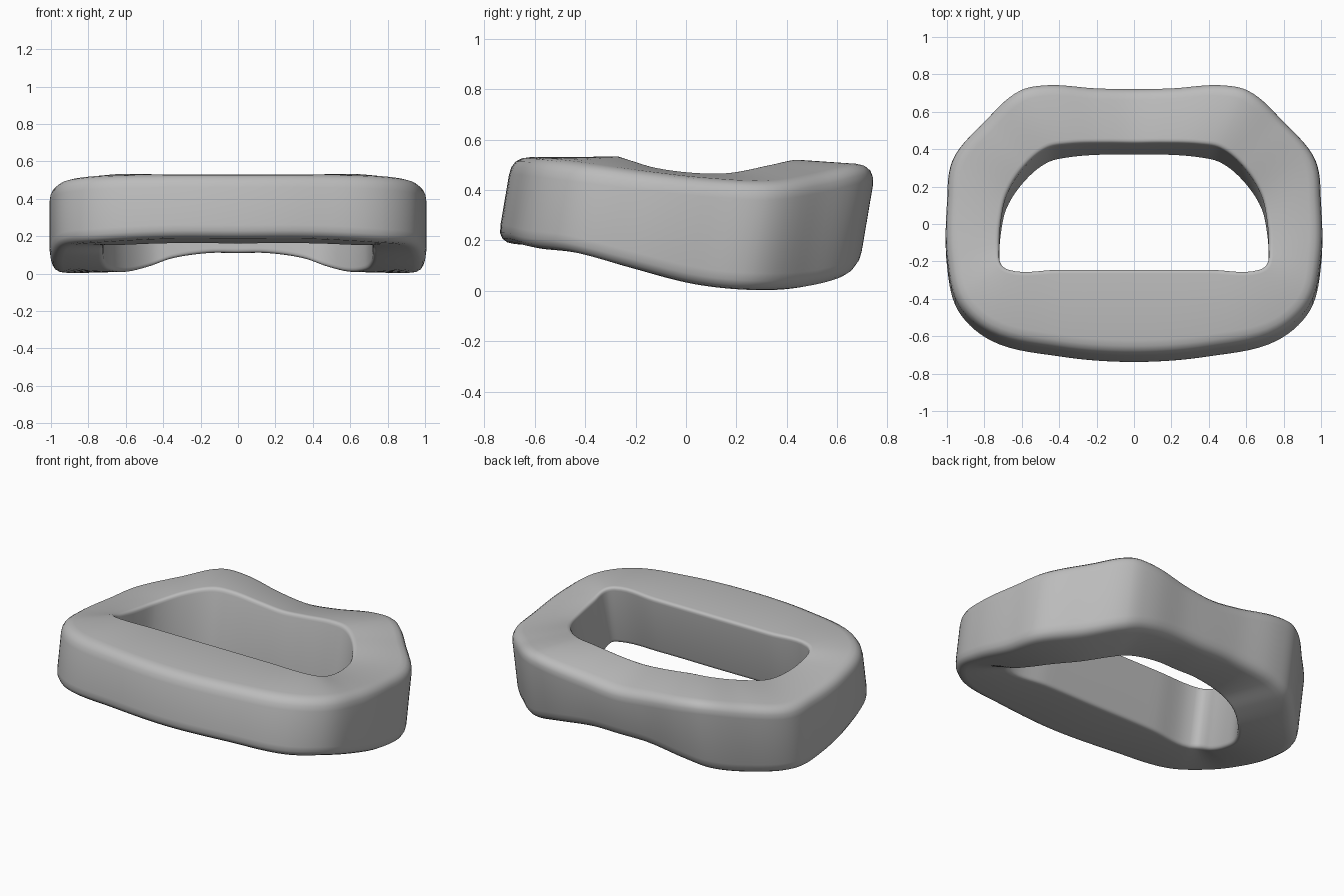
import bpy
from mathutils import Vector
from mathutils.geometry import interpolate_bezier

default = bpy.data.objects.get("Cube")
if default:
    bpy.data.objects.remove(default, do_unlink=True)

STEPS = 7        # samples between neighbouring stations
ARC_STEPS = 4    # segments in each rounded edge
LEAN = 0.17      # the walls lean backwards as they rise
MID_Z = 0.3
OUTER_RADIUS, INNER_RADIUS = 0.07, 0.025

# Half outlines from front centre to back centre: x, y, top z, bottom z
outer_half = [
    (0, -.73, .53, .19), (.4, -.70, .53, .19), (.77, -.61, .52, .17),
    (.94, -.45, .5, .15), (1, -.2, .47, .09), (1, .1, .44, .02),
    (.97, .33, .43, 0), (.8, .53, .46, .01), (.61, .69, .5, .05),
    (.47, .72, .49, .08), (.2, .71, .45, .11), (0, .71, .43, .11),
]
inner_half = [
    (0, -.28, .53, .16), (.4, -.28, .53, .16), (.67, -.28, .53, .15),
    (.71, -.25, .52, .15), (.72, -.15, .49, .1), (.71, 0, .47, .05),
    (.68, .13, .47, .02), (.58, .28, .5, .01), (.46, .37, .52, .04),
    (.35, .39, .52, .08), (.15, .4, .5, .11), (0, .4, .49, .11),
]


def rail(half, height_index):
    """Smooth closed curve through a mirrored half outline."""
    right = []
    for row in half:
        z = row[height_index]
        right.append(Vector((row[0], row[1] + LEAN * (z - MID_Z), z)))
    left = [Vector((-p.x, p.y, p.z)) for p in reversed(right[1:-1])]
    points = right + left
    count = len(points)
    tangents = []
    for i, p in enumerate(points):
        before, after = points[i - 1], points[(i + 1) % count]
        tangents.append(((p - before).normalized() + (after - p).normalized()).normalized())
    samples = []
    for i, p in enumerate(points):
        j = (i + 1) % count
        q = points[j]
        reach = (q - p).length / 3
        curve = interpolate_bezier(p, p + tangents[i] * reach,
                                   q - tangents[j] * reach, q, STEPS + 1)
        samples.extend(curve[:-1])
    return samples


def rounded_section(corners, radii):
    """Four-cornered cross-section with rounded corners."""
    section = []
    for i, corner in enumerate(corners):
        radius = radii[i]
        start = corner + (corners[i - 1] - corner).normalized() * radius
        end = corner + (corners[(i + 1) % 4] - corner).normalized() * radius
        for k in range(ARC_STEPS + 1):
            t = k / ARC_STEPS
            section.append(start * (1 - t) ** 2 + corner * 2 * t * (1 - t) + end * t ** 2)
    return section


# Ring body: sweep the rounded section along the four edge rails
rails = [rail(outer_half, 2), rail(outer_half, 3), rail(inner_half, 3), rail(inner_half, 2)]
radii = (OUTER_RADIUS, OUTER_RADIUS, INNER_RADIUS, INNER_RADIUS)
verts = []
for corners in zip(*rails):
    verts.extend(rounded_section(corners, radii))

loops = len(rails[0])
size = len(verts) // loops
faces = []
for i in range(loops):
    a, b = i * size, (i + 1) % loops * size
    for k in range(size):
        n = (k + 1) % size
        faces.append((a + k, a + n, b + n, b + k))

mesh = bpy.data.meshes.new("ring_body")
mesh.from_pydata(verts, [], faces)
mesh.update()
ring = bpy.data.objects.new("ring_body", mesh)
bpy.context.collection.objects.link(ring)

# Plain grey finish
grey = bpy.data.materials.new("plain grey")
grey.use_nodes = True
colour = (0.5, 0.5, 0.5, 1)
grey.diffuse_color = colour
grey.node_tree.nodes["Principled BSDF"].inputs["Base Color"].default_value = colour
mesh.materials.append(grey)

# Consistent outward normals and smooth shading
bpy.ops.object.select_all(action='DESELECT')
ring.select_set(True)
bpy.context.view_layer.objects.active = ring
bpy.ops.object.mode_set(mode='EDIT')
bpy.ops.mesh.select_all(action='SELECT')
bpy.ops.mesh.normals_make_consistent(inside=False)
bpy.ops.object.mode_set(mode='OBJECT')
bpy.ops.object.shade_smooth_by_angle(angle=0.7)
